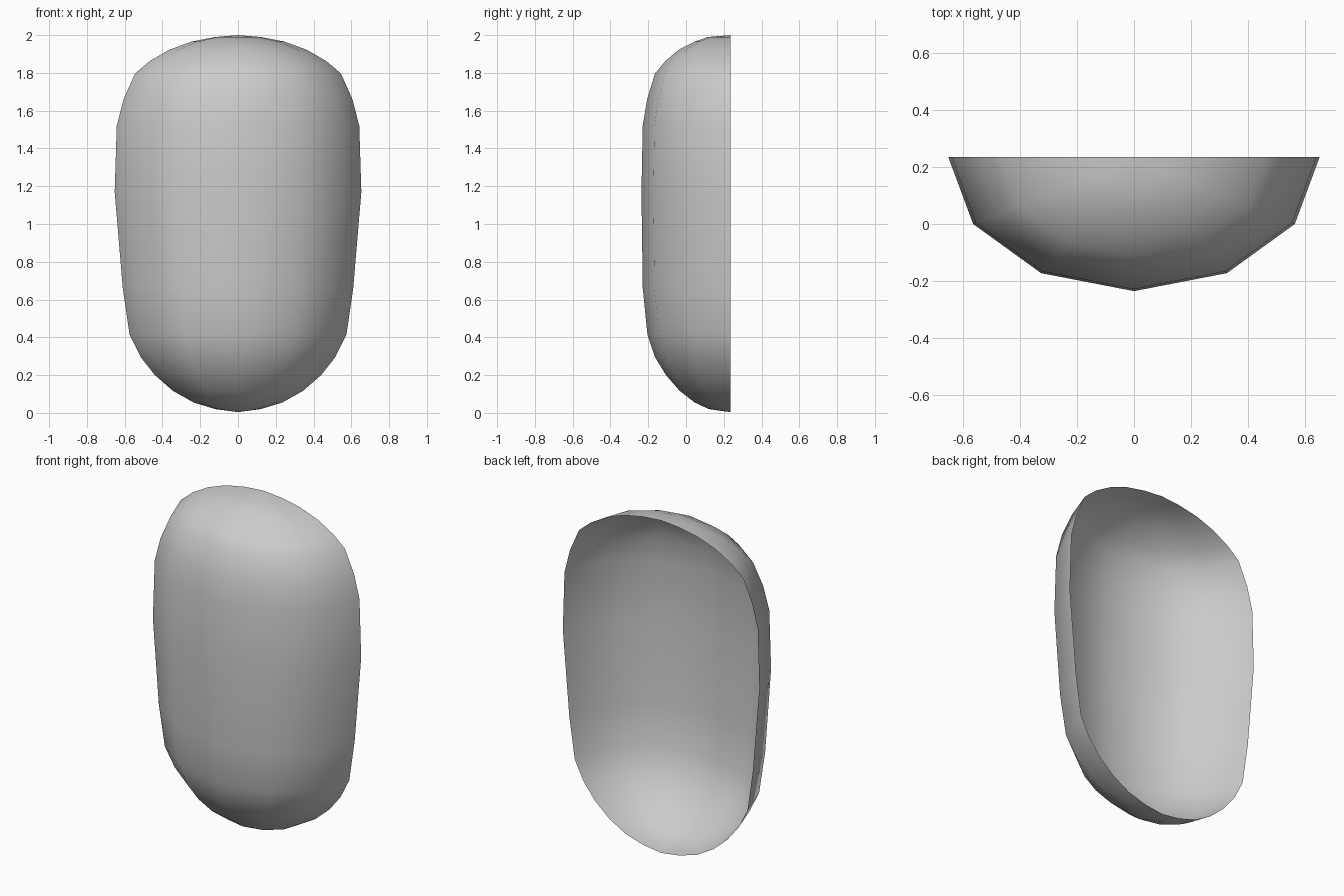
import bpy, bmesh, math

if "Cube" in bpy.data.objects:
    bpy.data.objects.remove(bpy.data.objects["Cube"])

# Shell levels from bottom to top: (z, half width, depth in front of the open back)
LEVELS = [
    (0.02, 0.12, 0.115), (0.055, 0.235, 0.19), (0.117, 0.345, 0.27),
    (0.20, 0.44, 0.342), (0.295, 0.515, 0.4), (0.413, 0.574, 0.44),
    (0.66, 0.61, 0.465), (1.17, 0.653, 0.472), (1.52, 0.642, 0.465),
    (1.66, 0.606, 0.442), (1.797, 0.545, 0.4), (1.863, 0.467, 0.345),
    (1.922, 0.365, 0.275), (1.966, 0.245, 0.19), (1.99, 0.12, 0.12),
]
BACK_Y = 0.236
SEGMENTS = 6  # facets across the half-ellipse section

bm = bmesh.new()

# Half-elliptical rows
rows = []
for z, w, d in LEVELS:
    row = []
    for i in range(SEGMENTS + 1):
        a = math.pi * i / SEGMENTS
        row.append(bm.verts.new((-w * math.cos(a), BACK_Y - d * math.sin(a), z)))
    rows.append(row)

# Walls
for low, high in zip(rows, rows[1:]):
    for i in range(SEGMENTS):
        bm.faces.new((low[i], low[i + 1], high[i + 1], high[i]))

# Rounded ends close to poles on the rim; the back stays open
bottom = bm.verts.new((0, BACK_Y, 0.004))
top = bm.verts.new((0, BACK_Y, 2.0))
for i in range(SEGMENTS):
    bm.faces.new((bottom, rows[0][i + 1], rows[0][i]))
    bm.faces.new((top, rows[-1][i], rows[-1][i + 1]))

for f in bm.faces:
    f.smooth = True
mesh = bpy.data.meshes.new("curved_shell")
bm.to_mesh(mesh)
bm.free()
shell = bpy.data.objects.new("curved_shell", mesh)
bpy.context.collection.objects.link(shell)
